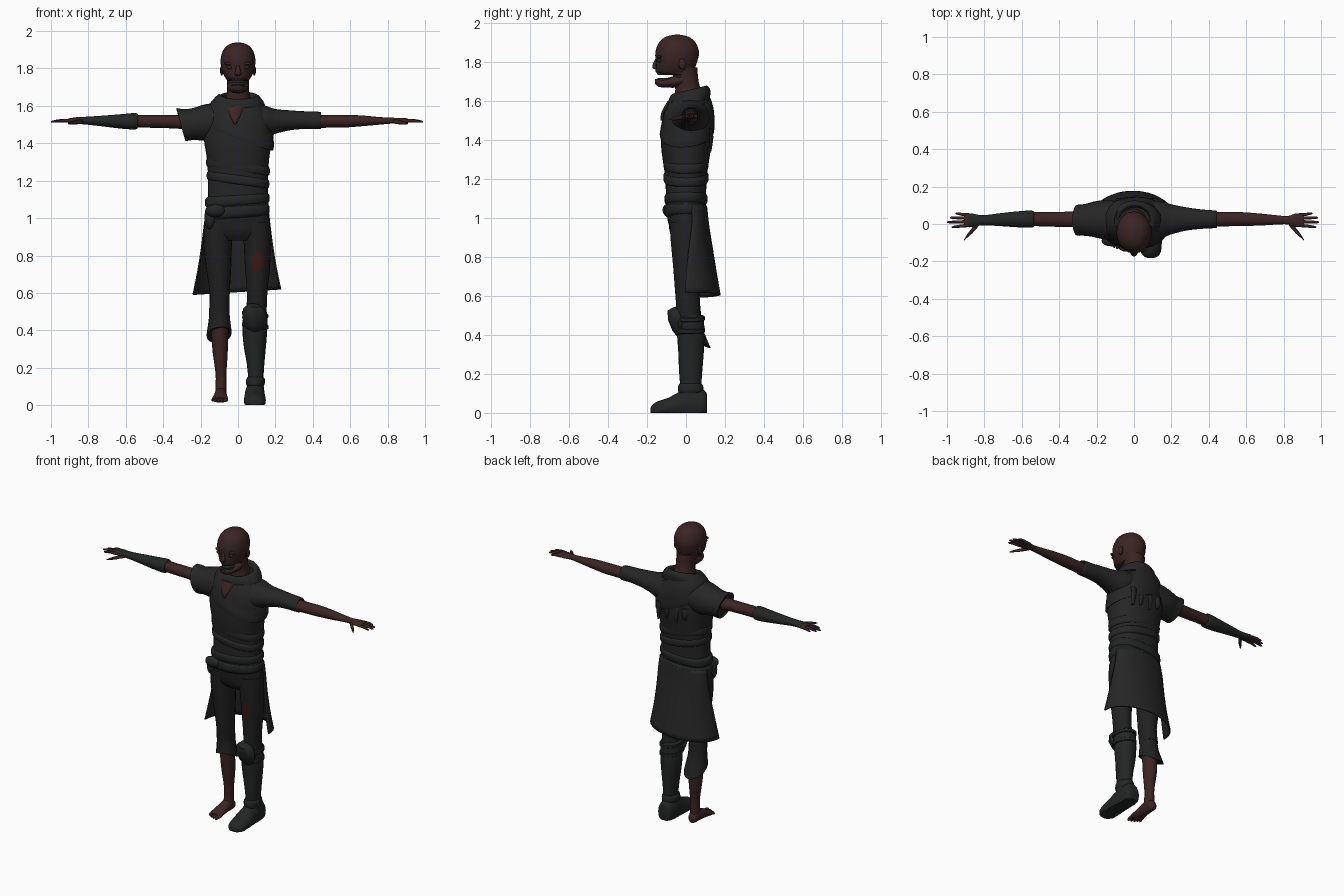
import bpy, bmesh, math
from mathutils import Vector


def material(name, rgb):
    m = bpy.data.materials.new(name)
    m.diffuse_color = (*rgb, 1)
    return m


SKIN = material("dark brown skin", (0.042, 0.018, 0.017))
CLOTH = material("charcoal cloth", (0.019, 0.019, 0.019))
TROUSER = material("dark trousers", (0.015, 0.015, 0.015))
LEATHER = material("grey leather", (0.017, 0.018, 0.018))
TEAL = material("dark teal", (0.014, 0.024, 0.024))
RED = material("dried red", (0.045, 0.010, 0.010))
PURPLE = material("purple nails", (0.030, 0.010, 0.034))


def smooth(rings, n):
    """Spline interpolation between the given rings."""
    out, r = [], [Vector(q) for q in rings]
    for i in range(len(r) - 1):
        a, b, c, d = r[max(i - 1, 0)], r[i], r[i + 1], r[min(i + 2, len(r) - 1)]
        for k in range(n):
            t = k / n
            out.append(0.5 * (2 * b + (c - a) * t + (2 * a - 5 * b + 4 * c - d) * t * t
                              + (3 * b - a - 3 * c + d) * t ** 3))
    return out + [r[-1]]


def loft(name, parts, mats, axis="z", tilt=(0, 0), power=2.0, seg=20, n=3, arc=None, rule=None, floor=None):
    """Skin rings (x, y, z, r1, r2) set across an axis; arc gives an open sheet."""
    u, v, w = {"z": (0, 1, 2), "x": (1, 2, 0), "y": (0, 2, 1)}[axis]
    bm = bmesh.new()
    for rings in parts:
        loops = []
        for q in smooth(rings, n):
            loop = []
            for s in range(seg):
                a = 2 * math.pi * s / seg if arc is None else arc[0] + (arc[1] - arc[0]) * s / (seg - 1)
                c, d = math.cos(a), math.sin(a)
                p = Vector(q[:3])
                du = math.copysign(abs(c) ** (2 / power), c) * max(q[3], 0.001)
                dv = math.copysign(abs(d) ** (2 / power), d) * max(q[4], 0.001)
                p[u] += du
                p[v] += dv
                p[w] += tilt[0] * du + tilt[1] * dv
                if floor is not None:
                    p.z = max(p.z, floor)
                loop.append(bm.verts.new(p))
            loops.append(loop)
        for l0, l1 in zip(loops, loops[1:]):
            for s in range(seg if arc is None else seg - 1):
                t = (s + 1) % seg
                bm.faces.new((l0[s], l0[t], l1[t], l1[s]))
        if arc is None:
            bm.faces.new(loops[0][::-1])
            bm.faces.new(loops[-1])
    bmesh.ops.recalc_face_normals(bm, faces=bm.faces)
    if rule:
        for f in bm.faces:
            f.material_index = int(rule(f.calc_center_median()))
    me = bpy.data.meshes.new(name)
    bm.to_mesh(me)
    bm.free()
    for m in mats:
        me.materials.append(m)
    ob = bpy.data.objects.new(name, me)
    bpy.context.collection.objects.link(ob)
    bpy.ops.object.select_all(action="DESELECT")
    ob.select_set(True)
    bpy.context.view_layer.objects.active = ob
    bpy.ops.object.shade_smooth_by_angle(angle=math.radians(50))
    return ob


def blob(x, y, z, rx, ry, rz):
    """Ellipsoid as stacked rings."""
    k = [(-1, 0.02), (-0.85, 0.53), (-0.4, 0.92), (0.2, 0.98), (0.7, 0.71), (1, 0.02)]
    return [(x, y, z + rz * h, rx * r, ry * r) for h, r in k]


# Head, neck and open jaw
loft("head", [[(0, -.045, 1.94, .005, .005), (0, -.045, 1.93, .045, .055), (0, -.045, 1.90, .078, .093),
               (0, -.045, 1.85, .093, .112), (0, -.049, 1.80, .089, .106), (0, -.055, 1.765, .076, .100),
               (0, -.055, 1.742, .062, .093), (0, -.015, 1.732, .058, .065)]], [SKIN])
loft("neck", [[(0, -.01, 1.77, .062, .068), (0, .0, 1.71, .058, .063), (0, .01, 1.66, .062, .065),
               (0, .02, 1.58, .09, .08)]], [SKIN])
loft("jaw", [[(0, .0, 1.715, .058, .035), (0, -.05, 1.70, .057, .032), (0, -.10, 1.692, .048, .024),
              (0, -.14, 1.692, .034, .020), (0, -.158, 1.70, .018, .012)]], [SKIN], axis="y")
loft("nose", [[(0, -.145, 1.825, .008, .008), (0, -.158, 1.79, .013, .012), (0, -.158, 1.77, .018, .015),
               (0, -.15, 1.76, .010, .008)]], [SKIN], seg=10)
loft("eyes", [blob(s * .042, -.134, 1.806, .020, .014, .011) for s in (-1, 1)], [TEAL], seg=12)
loft("brows", [blob(s * .043, -.134, 1.826, .030, .014, .009) for s in (-1, 1)], [SKIN], seg=12)
loft("ears", [blob(s * .087, -.02, 1.79, .009, .018, .028) for s in (-1, 1)], [SKIN], seg=10)
loft("teeth", [[(0, -.10, 1.75, .048, .050), (0, -.10, 1.732, .044, .046)],
               [(0, -.10, 1.716, .036, .046), (0, -.10, 1.70, .036, .046)]], [TEAL], n=1)

# Tunic body, with draped layers
loft("tunic", [[(0, .03, 1.64, .07, .06), (0, .015, 1.60, .135, .095), (0, .01, 1.53, .175, .125),
                (0, .003, 1.42, .182, .132), (0, .0, 1.33, .168, .124), (0, .0, 1.22, .160, .108),
                (0, .0, 1.12, .160, .103), (0, .0, 1.04, .165, .102)]], [CLOTH], power=2.3, seg=28)
loft("chest_opening", [[(-.015, -.085, 1.60, .045, .01), (-.015, -.114, 1.54, .025, .013),
                        (-.015, -.124, 1.50, .003, .006)]], [SKIN], seg=10)
loft("shoulder_drape", [[(.02, .02, 1.615, .125, .098), (.015, .015, 1.54, .170, .128),
                         (.008, .005, 1.44, .183, .140), (.008, .004, 1.435, .172, .128)]], [CLOTH],
     tilt=(-.38, .08), power=2.2, seg=28)
loft("collar", [[(.005, .02, 1.585, .145, .100), (.005, .018, 1.625, .130, .108), (.005, .018, 1.655, .102, .092),
                 (.005, .018, 1.65, .085, .078), (.005, .018, 1.62, .078, .07)]], [CLOTH], tilt=(0, .24))
loft("waist_wraps", [[(0, 0, z - h, r - .012, .102), (0, 0, z - .6 * h, r, .114), (0, 0, z + .6 * h, r, .116),
                      (0, 0, z + h, r - .012, .106)]
                     for z, h, r in ((1.275, .028, .169), (1.205, .026, .166))],
     [CLOTH], tilt=(-.14, 0), power=2.3, seg=28)
loft("belt", [[(-.004, 0, z - h, .155, .095), (-.004, 0, z - .5 * h, .172, .109), (-.004, 0, z + .5 * h, .171, .110),
               (-.004, 0, z + h, .155, .098)] for z, h in ((1.095, .032), (1.035, .034))],
     [LEATHER], tilt=(.07, 0), power=2.3, seg=28)
loft("sash_knot", [blob(-.12, -.09, 1.04, .055, .03, .035), blob(-.15, -.06, 1.0, .03, .035, .06)], [LEATHER], seg=12)

# Torn strips hanging from the back of the drape
loft("back_tatters", [[(x, .125, 1.46, .022, .012), (x, .130, 1.41, .018, .010), (x + .005, .124, 1.41 - d, .007, .006)]
                      for x, d in ((-.08, .03), (-.02, .06), (.05, .05), (.11, .07))], [CLOTH], seg=8, n=2)

# Sleeves: one short and wide, one reaching the elbow
loft("short_sleeve", [[(-.06, .02, 1.525, .10, .095), (-.15, .022, 1.510, .105, .098), (-.21, .025, 1.502, .096, .088),
                       (-.26, .022, 1.500, .085, .082), (-.305, .020, 1.500, .082, .088),
                       (-.298, .020, 1.500, .070, .076)]], [CLOTH], axis="x", tilt=(0, -.28))
loft("long_sleeve", [[(.06, .02, 1.525, .10, .095), (.14, .022, 1.515, .100, .088), (.20, .025, 1.517, .080, .066),
                      (.28, .027, 1.523, .062, .053), (.36, .026, 1.524, .052, .047), (.44, .025, 1.522, .046, .046),
                      (.435, .025, 1.522, .038, .036)]], [CLOTH], axis="x")

# Arms, palms and fingers
for s, side in ((-1, "right"), (1, "left")):
    loft(side + "_arm", [[(s * x, y, z, a, b) for x, y, z, a, b in (
        (.18, .025, 1.515, .05, .05), (.32, .025, 1.515, .042, .037), (.46, .025, 1.517, .039, .034),
        (.56, .027, 1.518, .037, .034), (.66, .024, 1.520, .033, .029), (.76, .022, 1.520, .025, .020),
        (.82, .020, 1.521, .022, .016), (.86, .020, 1.521, .035, .015), (.90, .021, 1.521, .037, .013),
        (.91, .021, 1.521, .033, .010))]], [SKIN], axis="x")
    fingers = [[(s * .89, y0, 1.521, .009, .010), (s * (tip + .89) / 2, (y0 + y1) / 2, 1.521, .008, .009),
                (s * (tip - .01), y1, 1.516, .006, .006), (s * tip, y1, 1.515, .002, .002)]
               for y0, y1, tip in ((-.008, -.016, .975), (.012, .010, 1.0 if s < 0 else .99),
                                   (.031, .034, .985), (.048, .056, .955))]
    fingers.append([(s * .83, .005, 1.517, .016, .011), (s * .865, -.035, 1.512, .015, .011),
                    (s * .89, -.062, 1.508, .010, .008), (s * .908, -.085, 1.505, .003, .003)])
    loft(side + "_fingers", fingers, [SKIN, PURPLE], axis="x", seg=8, n=2,
         rule=lambda p, s=s: s < 0 and (p.x < -.935 or p.y < -.055))

# Forearm guard
loft("forearm_guard", [[(-.535, .026, 1.520, .038, .034), (-.55, .026, 1.518, .046, .044), (-.63, .025, 1.517, .042, .038),
                        (-.72, .023, 1.519, .034, .029), (-.81, .020, 1.521, .027, .021), (-.87, .020, 1.522, .037, .017),
                        (-.885, .020, 1.522, .036, .013)]], [LEATHER], axis="x")

# Trousers
loft("hips", [[(-.003, 0, 1.05, .160, .098), (-.004, .0, .98, .174, .090), (-.005, .002, .92, .172, .083),
               (-.005, .005, .88, .13, .06)]], [TROUSER], power=2.3)
loft("right_trouser_leg", [[(-.098, .0, .98, .082, .085), (-.108, .002, .88, .077, .080), (-.104, .005, .74, .068, .070),
                            (-.098, .008, .60, .054, .062), (-.100, .018, .50, .055, .060)]], [TROUSER])
loft("right_trouser_hem", [[(-.099, .012, .55, .053, .060), (-.100, .022, .47, .056, .063), (-.101, .036, .40, .065, .078),
                            (-.101, .040, .375, .066, .086), (-.101, .038, .385, .052, .070)]], [TROUSER], tilt=(.12, -.5))
loft("left_trouser_leg", [[(.090, .0, .98, .080, .085), (.102, .002, .88, .073, .080), (.104, .005, .74, .067, .070),
                           (.102, .008, .60, .055, .062), (.098, .015, .46, .054, .060)]], [TROUSER, RED], seg=28, n=5,
     rule=lambda p: p.y < -.02 and ((p.x - .105) / .026) ** 2 + ((p.z - .775) / .065) ** 2 < 1)

# Open skirt hanging around the back
skirt = loft("back_skirt", [[(-.004, .03, 1.05, .168, .080), (-.006, .035, .97, .178, .083),
                             (-.006, .022, .85, .193, .115), (-.006, .010, .72, .214, .148),
                             (-.006, .004, .605, .238, .174)]], [CLOTH], arc=(-.05, math.pi + .05), tilt=(.06, 0), seg=24)
solid = skirt.modifiers.new("thickness", "SOLIDIFY")
solid.thickness = .008

# Bare foot
loft("bare_shin", [[(-.1, .02, .50, .045, .048), (-.098, .03, .38, .044, .048), (-.095, .035, .28, .040, .045),
                    (-.091, .035, .17, .029, .033), (-.091, .035, .10, .029, .034), (-.092, .030, .05, .030, .038)]], [SKIN])
loft("bare_foot", [[(-.092, .080, .045, .012, .015), (-.092, .068, .045, .027, .030), (-.092, .03, .055, .032, .043),
                    (-.094, -.03, .045, .036, .032), (-.096, -.08, .033, .044, .020), (-.097, -.105, .028, .041, .012)]],
     [SKIN], axis="y", floor=.013)
loft("bare_toes", [[(x, -.09, .028, r, r), (x * 1.03 - .001, y + .012, .027, r, r * .9), (x * 1.04, y, .023, r * .4, r * .4)]
                   for x, y, r in ((-.066, -.138, .012), (-.085, -.134, .009), (-.101, -.127, .009),
                                   (-.116, -.118, .008), (-.130, -.108, .008))], [SKIN], axis="y", seg=8, floor=.013)

# Boot, shoe and knee guard
loft("boot_shaft", [[(.092, .022, .50, .055, .062), (.092, .022, .49, .064, .070), (.090, .024, .40, .066, .070),
                     (.090, .026, .32, .060, .066), (.094, .024, .22, .047, .060), (.095, .024, .14, .041, .055),
                     (.094, .024, .08, .045, .060)]], [LEATHER])
loft("boot_cuff", [[(.094, .024, .15, .042, .056), (.094, .024, .138, .050, .064), (.093, .024, .115, .050, .066),
                    (.093, .024, .10, .044, .058)]], [LEATHER])
loft("shoe", [[(.09, .108, .04, .030, .050), (.09, .095, .045, .048, .070), (.09, .04, .05, .053, .088),
               (.09, -.02, .04, .055, .075), (.09, -.09, .025, .059, .053), (.09, -.15, .015, .053, .042),
               (.09, -.175, .012, .034, .026), (.09, -.182, .01, .014, .012)]], [LEATHER], axis="y", floor=0)
loft("knee_guard", [[(.088, -.030, .535, .035, .030), (.088, -.045, .51, .060, .050), (.088, -.040, .46, .066, .052),
                     (.088, -.030, .41, .048, .040), (.088, -.022, .385, .020, .025)]], [LEATHER], tilt=(-.12, -.3), seg=8, n=1)
loft("knee_straps", [[(.092, .020, z - .014, .062, .070), (.092, .020, z - .008, .071, .078), (.092, .020, z + .008, .071, .078),
                      (.092, .020, z + .014, .062, .070)] for z in (.425, .485)], [LEATHER], tilt=(-.12, 0), n=1)
